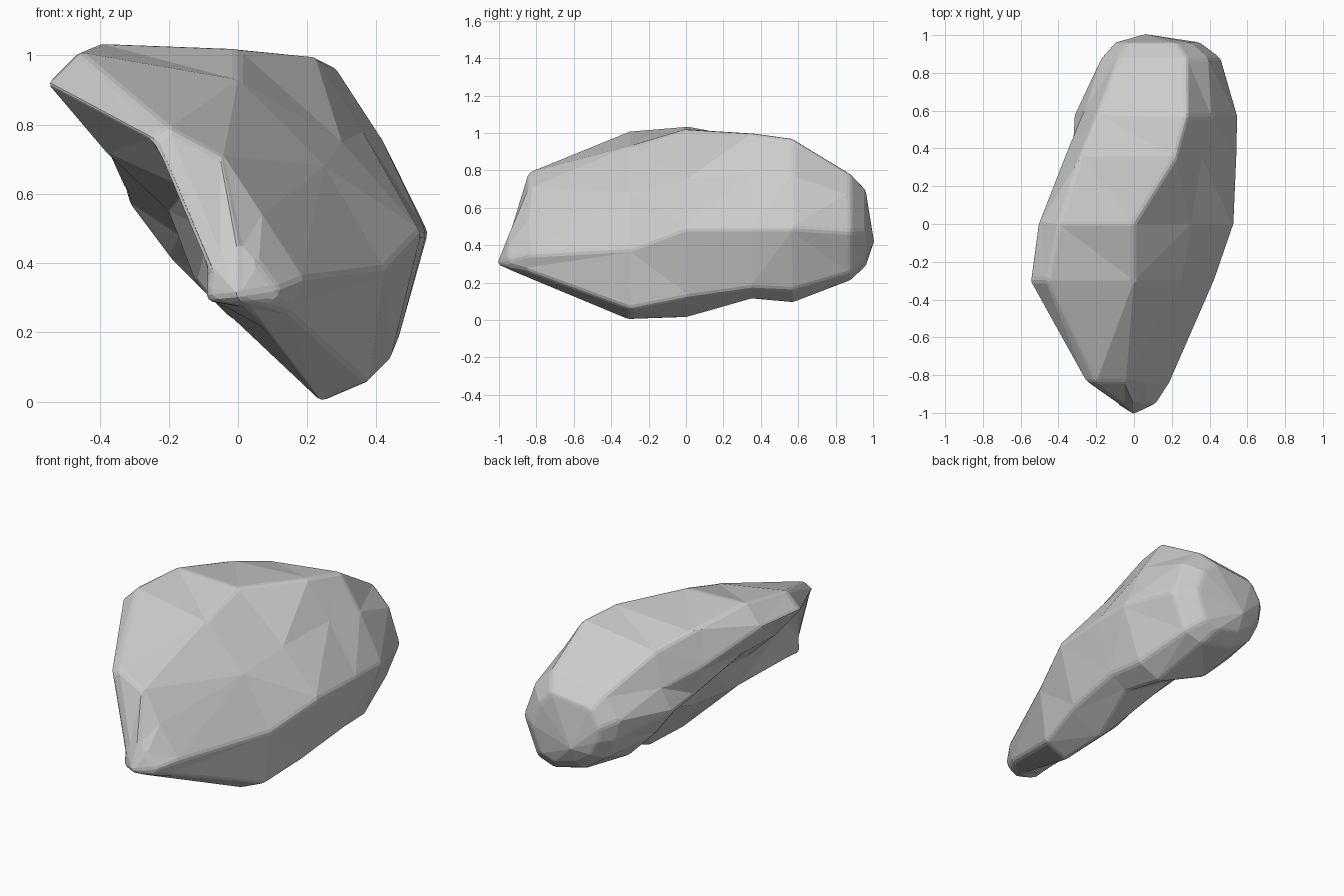
import bpy, bmesh
from math import radians

# Cross-sections of the boulder: depth y, then (x, z) points running clockwise
# from the overhanging left lip, over the top, down the right, back underneath
SECTIONS = [
    (-.95, [(-.08, .40), (-.05, .43), (.00, .45), (.06, .40), (.12, .32),
            (.09, .28), (.02, .27), (-.09, .29), (-.09, .33), (-.085, .37)]),
    (-.84, [(-.25, .76), (-.20, .79), (-.05, .71), (.07, .54), (.19, .35),
            (.16, .26), (.07, .22), (-.09, .30), (-.08, .50), (-.15, .63)]),
    (-.30, [(-.55, .92), (-.46, 1.01), (.00, .93), (.25, .68), (.425, .38),
            (.38, .06), (.24, .00), (-.12, .34), (-.20, .55), (-.38, .72)]),
    (.00, [(-.51, .92), (-.40, 1.035), (.00, 1.02), (.30, .75), (.53, .49),
           (.44, .12), (.24, .01), (-.05, .33), (-.17, .55), (-.38, .73)]),
    (.35, [(-.37, .78), (-.29, .97), (.22, 1.0), (.36, .78), (.545, .49),
           (.46, .17), (.34, .11), (.02, .30), (-.17, .48), (-.33, .62)]),
    (.57, [(-.28, .72), (-.20, .91), (.28, .97), (.41, .77), (.55, .49),
           (.44, .16), (.30, .09), (-.02, .24), (-.20, .42), (-.32, .58)]),
    (.88, [(-.17, .60), (-.08, .74), (.28, .78), (.39, .67), (.46, .47),
           (.37, .25), (.25, .21), (.05, .26), (-.09, .36), (-.15, .48)]),
]
FRONT_TIP = (.00, -1.01, .30)
BACK_TIP = (.06, 1.005, .42)

# Rounded back end: a shrunken copy of the last section
cap = (.96, [(.08 + .72 * (x - .08), .48 + .72 * (z - .48)) for x, z in SECTIONS[-1][1]])

# Bridge the sections and close both ends with fans
bm = bmesh.new()
rings = [[bm.verts.new((x, y, z)) for x, z in pts] for y, pts in SECTIONS + [cap]]
n = len(rings[0])
for a, b in zip(rings, rings[1:]):
    for i in range(n):
        j = (i + 1) % n
        bm.faces.new((a[i], a[j], b[j], b[i]))
for tip, ring in ((FRONT_TIP, rings[0]), (BACK_TIP, rings[-1])):
    v = bm.verts.new(tip)
    for i in range(n):
        bm.faces.new((v, ring[i], ring[(i + 1) % n]))

# Split into chiselled flat facets
bmesh.ops.triangulate(bm, faces=bm.faces[:], quad_method='BEAUTY')
bmesh.ops.recalc_face_normals(bm, faces=bm.faces[:])
mesh = bpy.data.meshes.new("boulder")
bm.to_mesh(mesh)
bm.free()
boulder = bpy.data.objects.new("boulder", mesh)
bpy.context.collection.objects.link(boulder)

# Worn edges
bevel = boulder.modifiers.new("worn_edges", 'BEVEL')
bevel.width = .02
bevel.segments = 2
bevel.limit_method = 'ANGLE'
bevel.angle_limit = radians(25)
